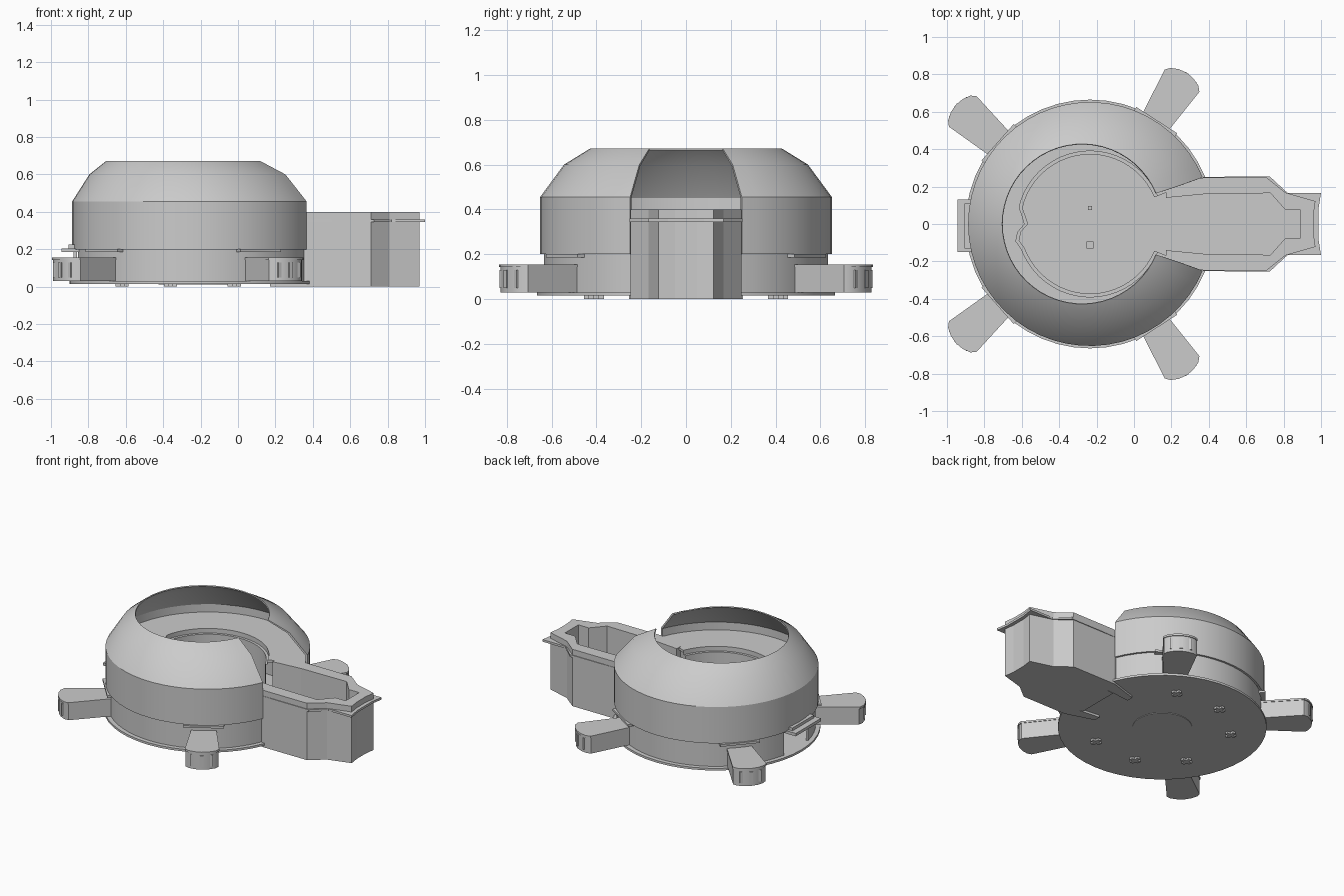
import bpy, bmesh, math
from mathutils import Matrix, Vector

if "Cube" in bpy.data.objects:
    bpy.data.objects.remove(bpy.data.objects["Cube"])

CX = -0.235
GAP = 22.5


def finish(name, bm, smooth=True):
    bmesh.ops.remove_doubles(bm, verts=bm.verts, dist=1e-5)
    bmesh.ops.recalc_face_normals(bm, faces=bm.faces)
    me = bpy.data.meshes.new(name)
    bm.to_mesh(me)
    bm.free()
    ob = bpy.data.objects.new(name, me)
    bpy.context.collection.objects.link(ob)
    if smooth:
        bpy.context.view_layer.objects.active = ob
        ob.select_set(True)
        bpy.ops.object.shade_smooth_by_angle(angle=math.radians(28))
        ob.select_set(False)
    return ob


def loft(name, strips, loop=True, smooth=True):
    """Skin equal-length polylines; loop joins the last strip to the first."""
    bm = bmesh.new()
    rows = [[bm.verts.new(p) for p in s] for s in strips]
    pairs = list(zip(rows, rows[1:])) + ([(rows[-1], rows[0])] if loop else [])
    for a, b in pairs:
        for i in range(len(a) - 1):
            bm.faces.new((a[i], a[i + 1], b[i + 1], b[i]))
    if loop:
        bm.faces.new([r[0] for r in rows])
        bm.faces.new([r[-1] for r in rows][::-1])
    return finish(name, bm, smooth)


def prism(name, pts, z0, z1, mat=Matrix()):
    bm = bmesh.new()
    lo = [bm.verts.new(mat @ Vector((x, y, z0))) for x, y in pts]
    hi = [bm.verts.new(mat @ Vector((x, y, z1))) for x, y in pts]
    bm.faces.new(lo[::-1])
    bm.faces.new(hi)
    for i in range(len(pts)):
        j = (i + 1) % len(pts)
        bm.faces.new((lo[i], lo[j], hi[j], hi[i]))
    return finish(name, bm)


def box(name, x0, x1, y0, y1, z0, z1, mat=Matrix()):
    return prism(name, [(x0, y0), (x1, y0), (x1, y1), (x0, y1)], z0, z1, mat)


def arc(r, z, cx=CX, a0=GAP, a1=360 - GAP, n=48, bump=0):
    out = []
    for i in range(n + 1):
        d = a0 + (a1 - a0) * i / n
        k = r - bump * math.exp(-((d - 178) / 6) ** 2) + bump * 0.4 * math.exp(-((d - 192) / 5) ** 2)
        t = math.radians(d)
        out.append((cx + k * math.cos(t), k * math.sin(t), z))
    return out


def disc(name, r, z0, z1, n=48):
    return prism(name, [p[:2] for p in arc(r, 0, a0=0, a1=360 - 360 / n, n=n - 1)], z0, z1)


def mirror_u(half, z):
    return [(x, y, z) for x, y in half] + [(x, -y, z) for x, y in reversed(half)]


# Base plate, underside ring and screw pads
disc("base_plate", 0.665, 0.015, 0.03)
disc("underside_disc", 0.19, 0.011, 0.02)
for x, y in ((-0.02, 0.4), (-0.36, 0.42), (-0.62, 0.22)):
    for s in (1, -1):
        box("screw_pad", x - 0.035, x + 0.035, s * y - 0.012, s * y + 0.012, 0, 0.02)
        box("screw_pad", x - 0.012, x + 0.012, s * y - 0.035, s * y + 0.035, 0, 0.02)

# Lower wall in two halves, leaving the rear latch opening
for a0, a1 in ((GAP, 168), (192, 360 - GAP)):
    loft("lower_wall", [arc(r, z, a0=a0, a1=a1, n=24) for r, z in
                        ((0.635, 0.03), (0.635, 0.205), (0.62, 0.205), (0.62, 0.03))])

# Upper wall and dome shell; the opening drifts toward the rear
profile = ((0.652, 0.2, CX), (0.652, 0.455, CX), (0.545, 0.6, -0.25), (0.428, 0.672, -0.277),
           (0.425, 0.665, -0.277), (0.533, 0.594, -0.25), (0.638, 0.452, CX), (0.638, 0.2, CX))
loft("dome_shell", [arc(r, z, c) for r, z, c in profile])

# Arena shelf with the stepped well below it
loft("arena_shelf", [arc(0.64, 0.38), arc(0.64, 0.397),
                     arc(0.39, 0.397, bump=0.045), arc(0.39, 0.38, bump=0.045)])
loft("arena_well", [arc(0.39, 0.39, bump=0.045), arc(0.39, 0.365, bump=0.045),
                    arc(0.372, 0.365, bump=0.045), arc(0.372, 0.03, bump=0.045)], loop=False)
box("floor_post", CX - 0.01, CX + 0.01, 0.075, 0.095, 0.03, 0.04)
box("floor_post", CX - 0.018, CX + 0.018, -0.13, -0.094, 0.03, 0.04)

# Launch arm: hollow channel body, floor and flange
outer = [(0.17, 0.185), (0.37, 0.248), (0.71, 0.248), (0.81, 0.168), (0.97, 0.122), (0.96, 0.05)]
inner = [(0.17, 0.14), (0.38, 0.16), (0.73, 0.165), (0.81, 0.075), (0.89, 0.075), (0.89, 0.04)]
rim = [(0.37, 0.25), (0.5, 0.253), (0.727, 0.253), (0.82, 0.167), (1.0, 0.167), (0.986, 0.08)]
seat = [(0.37, 0.2), (0.5, 0.2), (0.71, 0.2), (0.8, 0.12), (0.93, 0.1), (0.93, 0.05)]
loft("arm_walls", [mirror_u(outer, 0), mirror_u(outer, 0.4),
                   mirror_u(inner, 0.4), mirror_u(inner, 0)], smooth=False)
loft("arm_flange", [mirror_u(rim, 0.345), mirror_u(rim, 0.36),
                    mirror_u(seat, 0.36), mirror_u(seat, 0.345)], smooth=False)
floor_half = [(0.3, 0.15)] + inner[1:]
prism("arm_floor", [p[:2] for p in mirror_u(floor_half, 0)], 0, 0.028)

# Four feet with lids and grip slots
half = [(0.6, 0.075), (0.905, 0.106), (0.93, 0.085), (0.948, 0.045), (0.955, 0.0)]
foot = [(x, -y) for x, y in half] + half[-2::-1]
lid = [(x + (0.005 if x > 0.7 else 0), y * 1.04) for x, y in foot]
for ang in (57.3, 138.5, -57.3, -138.5):
    m = Matrix.Translation((CX, 0, 0)) @ Matrix.Rotation(math.radians(ang), 4, 'Z')
    prism("foot", foot, 0.03, 0.145, m)
    prism("foot_lid", lid, 0.142, 0.155, m)
    box("foot_bracket", 0.6, 0.66, -0.13, 0.13, 0.185, 0.2, m)
    for y, x in ((-0.06, 0.936), (0, 0.951), (0.06, 0.936)):
        box("foot_slot", x, x + 0.009, y - 0.011, y + 0.011, 0.05, 0.13, m)

# Rear latch
box("latch_plate", -0.945, -0.84, -0.15, 0.13, 0.185, 0.205)
box("latch_ridge", -0.905, -0.875, -0.13, 0.11, 0.2, 0.225)
box("latch_stem", -0.88, -0.86, -0.05, 0.05, 0.14, 0.19)
